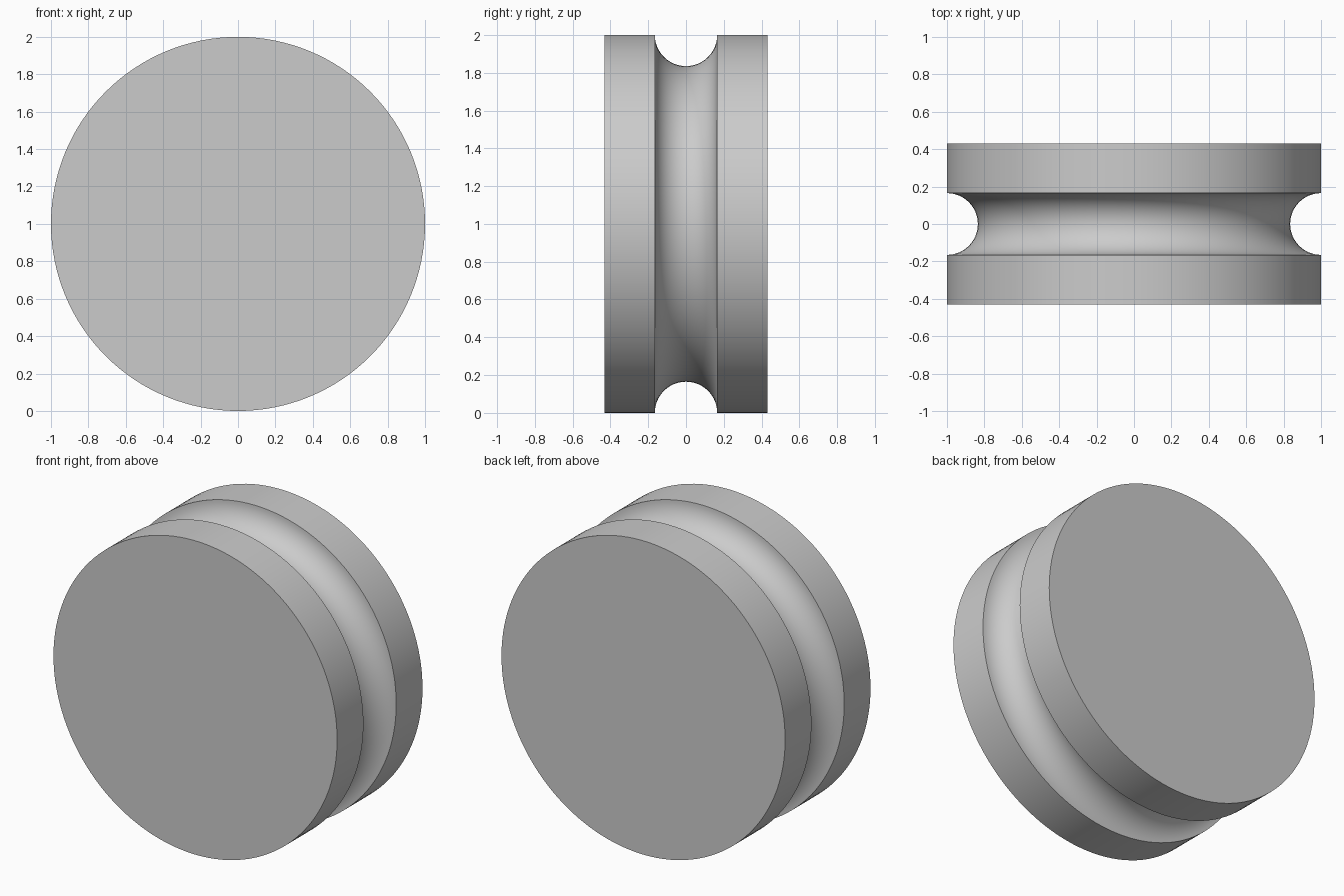
import bpy
import bmesh
from math import sin, cos, pi, radians
from mathutils import Vector, Matrix

cube = bpy.data.objects.get("Cube")
if cube:
    bpy.data.objects.remove(cube, do_unlink=True)

RADIUS = 1.0
HALF_WIDTH = 0.43
GROOVE = 0.165
SEGMENTS = 128
ARC_STEPS = 32

# Plain grey material
grey = bpy.data.materials.new("light grey")
grey.use_nodes = True
colour = (0.6, 0.6, 0.6, 1.0)
grey.diffuse_color = colour
grey.node_tree.nodes["Principled BSDF"].inputs["Base Color"].default_value = colour

# Half section: front rim edge, round groove, back rim edge
profile = [(RADIUS, -HALF_WIDTH)]
for i in range(ARC_STEPS + 1):
    a = pi * i / ARC_STEPS
    profile.append((RADIUS - GROOVE * sin(a), -GROOVE * cos(a)))
profile.append((RADIUS, HALF_WIDTH))

# Turn the section around the wheel's axis
bm = bmesh.new()
rings = []
for r, y in profile:
    ring = []
    for s in range(SEGMENTS):
        t = 2 * pi * s / SEGMENTS
        ring.append(bm.verts.new((r * cos(t), y, RADIUS + r * sin(t))))
    rings.append(ring)
for a, b in zip(rings, rings[1:]):
    for s in range(SEGMENTS):
        n = (s + 1) % SEGMENTS
        bm.faces.new((a[s], a[n], b[n], b[s]))

# Flat front and back discs
bm.faces.new(rings[0])
bm.faces.new(rings[-1])
bmesh.ops.recalc_face_normals(bm, faces=bm.faces)

mesh = bpy.data.meshes.new("grooved_wheel")
bm.to_mesh(mesh)
bm.free()
mesh.materials.append(grey)
wheel = bpy.data.objects.new("grooved_wheel", mesh)
bpy.context.collection.objects.link(wheel)

# Smooth curves, sharp rims
bpy.ops.object.select_all(action="DESELECT")
wheel.select_set(True)
bpy.context.view_layer.objects.active = wheel
bpy.ops.object.shade_smooth_by_angle(angle=radians(30))
